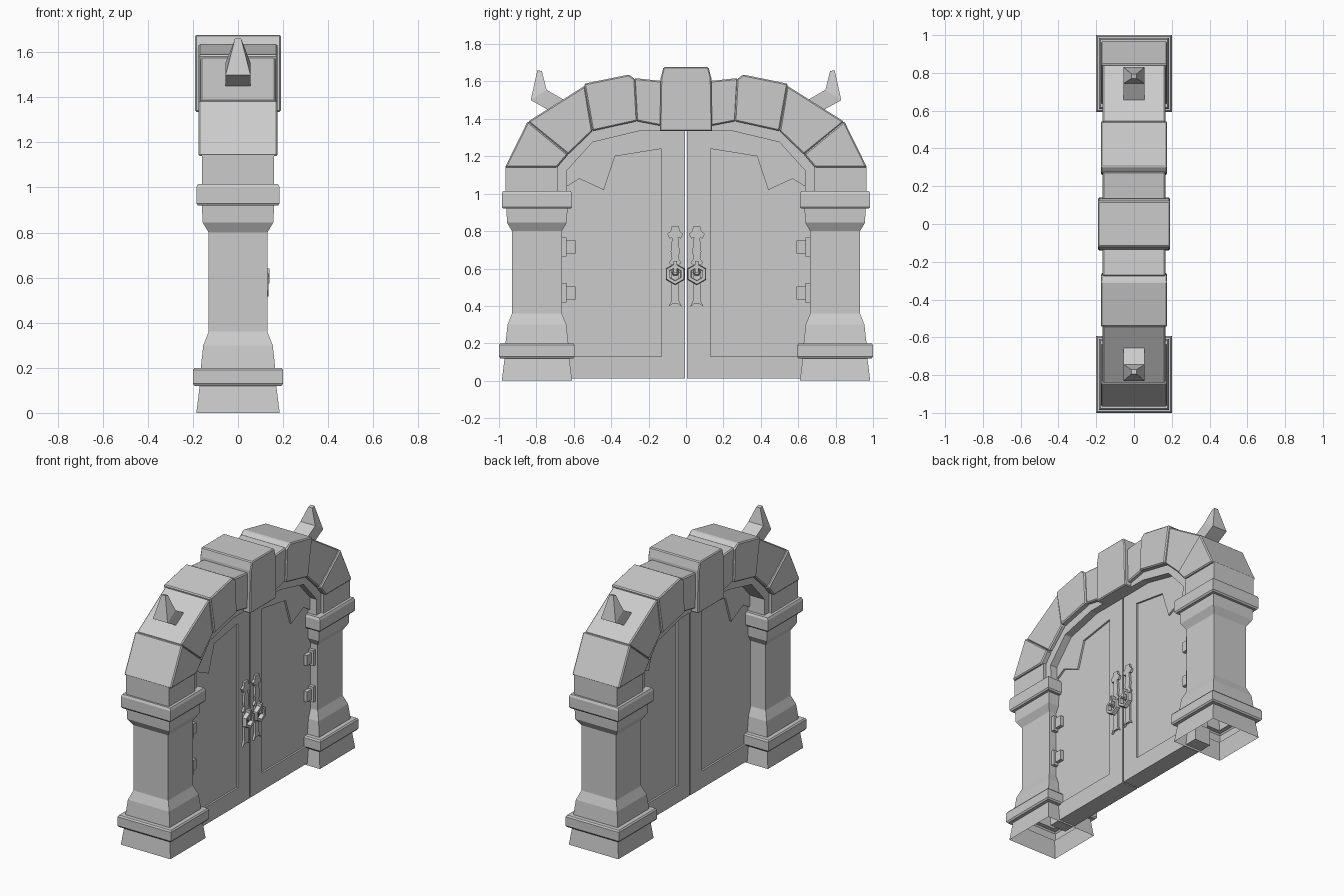
import bpy, bmesh, math
from mathutils import Matrix

if "Cube" in bpy.data.objects:
    bpy.data.objects.remove(bpy.data.objects["Cube"])


def finish(bm, name, mirror=True, bevel=0.0):
    bmesh.ops.recalc_face_normals(bm, faces=bm.faces)
    me = bpy.data.meshes.new(name)
    bm.to_mesh(me)
    bm.free()
    ob = bpy.data.objects.new(name, me)
    bpy.context.collection.objects.link(ob)
    if bevel:
        b = ob.modifiers.new("bevel", 'BEVEL')
        b.width, b.segments = bevel, 1
    if mirror:
        m = ob.modifiers.new("mirror", 'MIRROR')
        m.use_axis = (False, True, False)
        m.use_mirror_merge = False
    return ob


def prism(name, pts, x0, x1, **kw):
    """Extrude a (y, z) outline from x0 to x1."""
    bm = bmesh.new()
    f = bm.faces.new([bm.verts.new((x0, y, z)) for y, z in pts])
    ext = bmesh.ops.extrude_face_region(bm, geom=[f])
    vs = [v for v in ext["geom"] if isinstance(v, bmesh.types.BMVert)]
    bmesh.ops.translate(bm, verts=vs, vec=(x1 - x0, 0, 0))
    return finish(bm, name, **kw)


def box(name, y0, y1, z0, z1, x0, x1, **kw):
    return prism(name, [(y0, z0), (y1, z0), (y1, z1), (y0, z1)], x0, x1, **kw)


def loft(name, rings, cap_start=True):
    """Skin a list of four-cornered rings."""
    bm = bmesh.new()
    vr = [[bm.verts.new(p) for p in r] for r in rings]
    for a, b in zip(vr, vr[1:]):
        for i in range(4):
            j = (i + 1) % 4
            bm.faces.new((a[i], a[j], b[j], b[i]))
    bm.faces.new(vr[-1])
    if cap_start:
        bm.faces.new(vr[0])
    return finish(bm, name)


# Pillars: square moulded profile (half width, z), open underneath
CY = 0.797
profile = [(.185, 0), (.17, .12), (.193, .12), (.2, .13), (.2, .19), (.193, .2),
           (.165, .2), (.154, .3), (.13, .36), (.13, .8), (.157, .845), (.16, .92),
           (.178, .92), (.185, .93), (.185, 1.0), (.178, 1.015)]
loft("pillar", [[(sx * h, CY + sy * (h + .003), z)
                 for sx, sy in ((-1, -1), (1, -1), (1, 1), (-1, 1))]
                for h, z in profile], cap_start=False)

# Arch stones, from the pillar up to the crown
box("impost_block", .685, .965, 1.01, 1.145, -.16, .16)
stones = {
    "arch_stone_lower": ([(.63, 1.21), (.69, 1.14), (.968, 1.14), (.846, 1.388)], .176),
    "arch_stone_shoulder": ([(.5, 1.335), (.63, 1.21), (.846, 1.385), (.54, 1.578)], .166),
    "arch_stone_upper": ([(.26, 1.388), (.5, 1.335), (.545, 1.588), (.305, 1.637),
                          (.272, 1.612)], .176),
    "arch_stone_inner": ([(.12, 1.36), (.265, 1.388), (.278, 1.618), (.12, 1.602)], .166),
}
for name, (pts, hx) in stones.items():
    prism(name, pts, -hx, hx, bevel=.007)
prism("keystone", [(-.14, 1.335), (.14, 1.335), (.135, 1.62), (.12, 1.677),
                   (-.12, 1.677), (-.135, 1.62)], -.19, .19, mirror=False, bevel=.006)

# Inner arch trim
inner = [(.635, 1.0), (.64, 1.12), (.5, 1.275), (.25, 1.335), (.1, 1.335)]
outer = [(.1, 1.37), (.26, 1.4), (.505, 1.345), (.64, 1.22), (.7, 1.14), (.7, 1.0)]
prism("arch_trim", inner + outer, -.14, .14)

# Horns on the shoulder stones: stub, then upright tapering tip
sections = [(.055, (.61, 1.477), (.695, 1.425)), (.055, (.745, 1.555), (.83, 1.5)),
            (.014, (.77, 1.655), (.795, 1.66))]
loft("horn", [[(-h, *a), (h, *a), (h, *b), (-h, *b)] for h, a, b in sections])

# Door leaves: frame with jagged upper corner around a recessed panel
top = [(.7, 1.1), (.63, 1.19), (.5, 1.31), (.25, 1.36), (.005, 1.36)]
F, B = .09, -.03
prism("door_frame", [(.005, .013), (.7, .013), (.7, .13), (.13, .13), (.13, 1.24),
                     (.38, 1.2), (.44, 1.02), (.57, 1.08), (.7, 1.0)] + top, B, F)
prism("door_panel", [(.06, .06), (.69, .06), (.69, 1.08), (.5, 1.29), (.06, 1.3)],
      B + .012, F - .012)

# Hinges
for z in (.715, .47):
    box("hinge_plate", .59, .67, z - .035, z + .035, F - .02, F + .012)
    box("hinge_knuckle", .64, .662, z - .052, z + .052, F - .02, F + .024)

# Handle plates: half outline mirrored about the handle centre line
HY = .058
half = [(.02, .825), (.024, .8), (.042, .785), (.03, .76), (.016, .765), (.024, .69),
        (.018, .655), (.034, .63), (.02, .62), (.02, .43), (.036, .395), (.016, .41)]
outline = [(HY + w, z) for w, z in half] + [(HY - w, z) for w, z in reversed(half)]
prism("handle_plate", outline, F - .01, F + .014)

# Hexagonal pull ring with its bolt
bm = bmesh.new()
N = 6
loops = []
for i in range(N):
    a = math.pi / 6 + i * math.tau / N
    loops.append([bm.verts.new((x, HY + r * math.cos(a), .57 + r * math.sin(a)))
                  for x, r in ((F + .018, .058), (F + .045, .054),
                               (F + .045, .036), (F + .018, .034))])
for i in range(N):
    p, q = loops[i], loops[(i + 1) % N]
    for k in range(4):
        m = (k + 1) % 4
        bm.faces.new((p[k], p[m], q[m], q[k]))
finish(bm, "pull_ring")
box("ring_holder", HY - .009, HY + .009, .575, .64, F, F + .05)
bm = bmesh.new()
bmesh.ops.create_cone(bm, cap_ends=True, segments=6, radius1=.022, radius2=.014, depth=.03,
                      matrix=Matrix.Translation((F + .024, HY, .58))
                      @ Matrix.Rotation(math.pi / 2, 4, 'Y'))
finish(bm, "ring_bolt")
